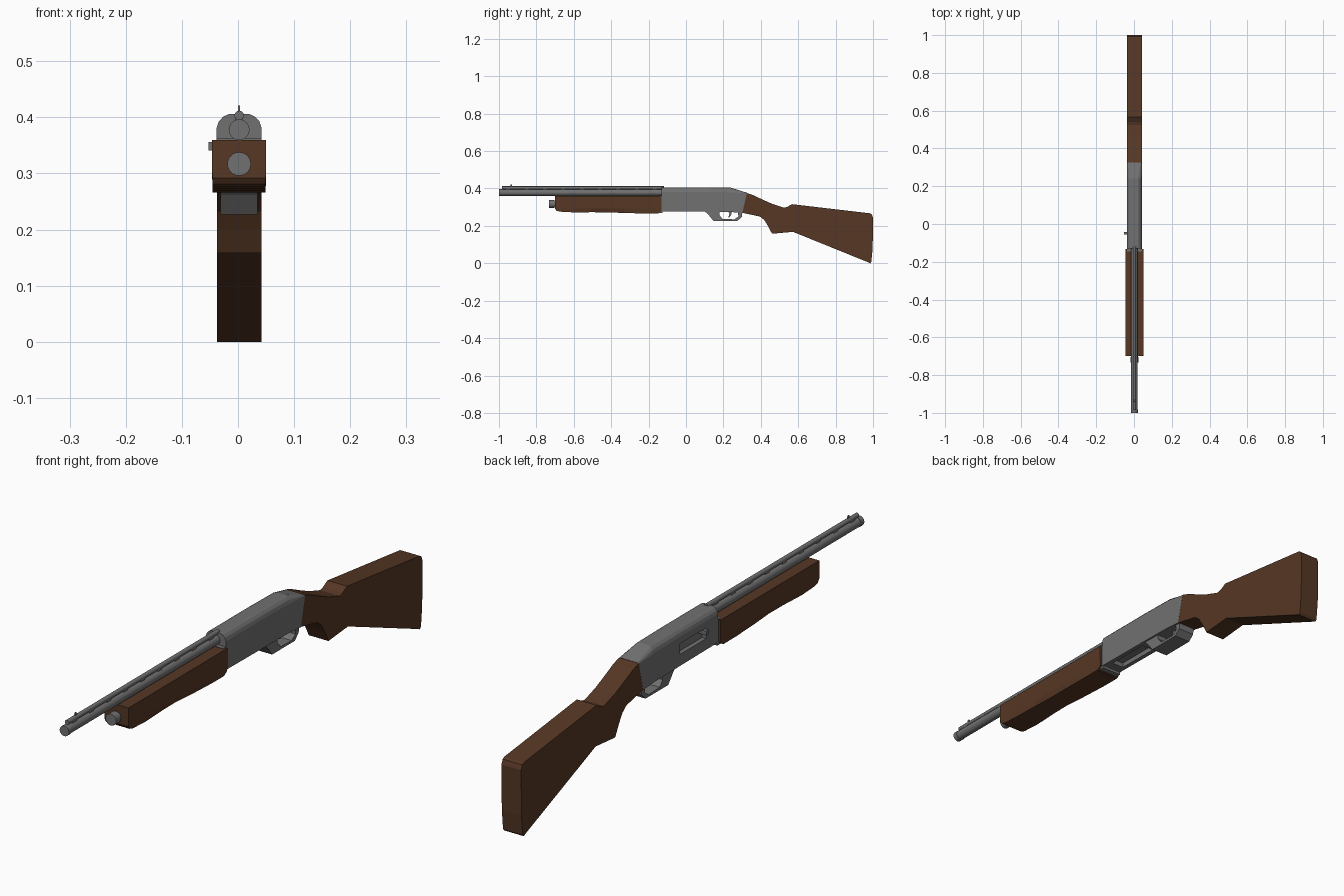
import bpy, bmesh, math
from mathutils import Vector, Matrix

if "Cube" in bpy.data.objects:
    bpy.data.objects.remove(bpy.data.objects["Cube"])

CX = 0.002  # the body sits slightly off centre because of the side handle


def material(name, colour):
    m = bpy.data.materials.new(name)
    m.diffuse_color = (*colour, 1)
    m.use_nodes = True
    m.node_tree.nodes["Principled BSDF"].inputs["Base Color"].default_value = m.diffuse_color
    return m


WOOD = material("brown_wood", (0.092, 0.038, 0.018))
STEEL = material("grey_steel", (0.165, 0.165, 0.165))


def finish(bm, name, mat):
    bmesh.ops.recalc_face_normals(bm, faces=bm.faces)
    me = bpy.data.meshes.new(name)
    bm.to_mesh(me)
    bm.free()
    me.materials.append(mat)
    ob = bpy.data.objects.new(name, me)
    bpy.context.collection.objects.link(ob)
    return ob


def loft(name, rings, mat, closed=False):
    """Skin a list of equal-length point rings; cap the ends unless closed."""
    bm = bmesh.new()
    vs = [[bm.verts.new(p) for p in r] for r in rings]
    n = len(vs[0])
    pairs = list(zip(vs, vs[1:])) + ([(vs[-1], vs[0])] if closed else [])
    for a, b in pairs:
        for i in range(n):
            j = (i + 1) % n
            bm.faces.new((a[i], a[j], b[j], b[i]))
    if not closed:
        bm.faces.new(vs[0])
        bm.faces.new(vs[-1])
    return finish(bm, name, mat)


def extrude(name, profile, half, mat):
    """Side profile (y, z) extruded across x."""
    return loft(name, [[(CX + s * half, y, z) for y, z in profile] for s in (-1, 1)], mat)


def box(name, x, y, z, mat):
    bm = bmesh.new()
    bmesh.ops.create_cube(bm, size=1)
    for v in bm.verts:
        v.co = [r[0] if c < 0 else r[1] for r, c in zip((x, y, z), v.co)]
    return finish(bm, name, mat)


def tube(name, y0, y1, z, r, mat, n=24):
    bm = bmesh.new()
    bmesh.ops.create_cone(bm, cap_ends=True, segments=n, radius1=r, radius2=r, depth=y1 - y0,
                          matrix=Matrix.Translation((CX, (y0 + y1) / 2, z)) @ Matrix.Rotation(math.pi / 2, 4, 'X'))
    ob = finish(bm, name, mat)
    bpy.ops.object.select_all(action='DESELECT')
    ob.select_set(True)
    bpy.context.view_layer.objects.active = ob
    bpy.ops.object.shade_smooth_by_angle(angle=math.radians(35))
    return ob


def cut(ob, x, y, z):
    cutter = box("cutter", x, y, z, STEEL)
    m = ob.modifiers.new("cut", 'BOOLEAN')
    m.operation, m.solver, m.object = 'DIFFERENCE', 'EXACT', cutter
    bpy.context.view_layer.objects.active = ob
    bpy.ops.object.modifier_apply(modifier=m.name)
    bpy.data.objects.remove(cutter)


# Butt stock with grip
extrude("stock", [(.325, .376), (.36, .364), (.406, .342), (.46, .318), (.524, .297), (.54, .301),
                  (.567, .316), (.984, .267), (.993, .262), (1, .245), (.998, .08), (.991, .008),
                  (.985, 0), (.972, .006), (.572, .168), (.46, .158), (.438, .20), (.418, .232),
                  (.395, .25), (.30, .27)], .0395, WOOD)

# Receiver: rounded top fading into the slanted rear
rings = []
for yt, yb, zt, zb, c in [(-.13, -.13, .406, .278, 1), (.10, .10, .406, .276, 1),
                          (.24, .24, .404, .274, 1), (.326, .301, .377, .269, .15)]:
    right = [(.040, 0), (.040, 1 - .19 * c), (.036, 1 - .10 * c), (.028, 1 - .035 * c), (.018, 1)]
    right[2:] = [(x + (.040 - x) * (1 - c) * .7, t) for x, t in right[2:]]
    sec = right + [(-x, t) for x, t in reversed(right)]
    rings.append([(CX + x, yb + (yt - yb) * t, zb + (zt - zb) * t) for x, t in sec])
receiver = loft("receiver", rings, STEEL)
cut(receiver, (-.06, -.022), (-.06, .09), (.318, .357))      # ejection port
cut(receiver, (CX - .024, CX + .024), (-.09, .08), (.25, .295))  # loading port

# Bolt handle and lower collar
box("bolt_handle", (-.053, -.015), (-.056, -.042), (.341, .356), STEEL)
box("receiver_collar", (CX - .04, CX + .04), (-.145, -.125), (.268, .362), STEEL)

# Trigger guard and trigger
outer = [(.095, .282), (.118, .262), (.146, .227), (.276, .227), (.298, .248), (.303, .28)]
inner = [(.178, .282), (.178, .258), (.195, .237), (.258, .235), (.280, .25), (.277, .282)]
loft("trigger_guard", [[(CX + s * .033, *p) for s, p in ((-1, o), (1, o), (1, i), (-1, i))]
                       for o, i in zip(outer, inner)], STEEL)
extrude("trigger", [(.222, .282), (.245, .282), (.243, .262), (.232, .244), (.226, .246), (.232, .264)],
        .007, STEEL)

# Fore-end with a gently waisted underside
rows = [(-.70, .292, .047), (-.692, .281, .047), (-.675, .276, .047), (-.60, .272, .047),
        (-.50, .273, .043), (-.42, .272, .041), (-.33, .269, .045), (-.22, .266, .047),
        (-.15, .266, .047), (-.132, .279, .047)]
loft("fore_end", [[(CX + x, y, z) for x, z in
                   ((-.048, .36), (.048, .36), (.048, max(zb + .008, .292)), (w, zb),
                    (-w, zb), (-.048, max(zb + .008, .292)))] for y, zb, w in rows], WOOD)

# Magazine tube
tube("magazine_tube", -.71, -.69, .317, .018, STEEL)
tube("magazine_cap", -.733, -.705, .317, .021, STEEL)

# Barrel, muzzle ring, upper rib with supports, front sight
tube("barrel", -.99, -.12, .378, .0172, STEEL)
tube("muzzle_ring", -1, -.982, .378, .0185, STEEL)
tube("rib", -.985, -.118, .4035, .0085, STEEL, 12)
for i in range(9):
    y = -.95 + i * .098
    box("rib_support", (CX - .007, CX + .007), (y - .012, y + .012), (.392, .402), STEEL)
extrude("front_sight", [(-.943, .408), (-.938, .421), (-.932, .421), (-.927, .408)], .0018, STEEL)
